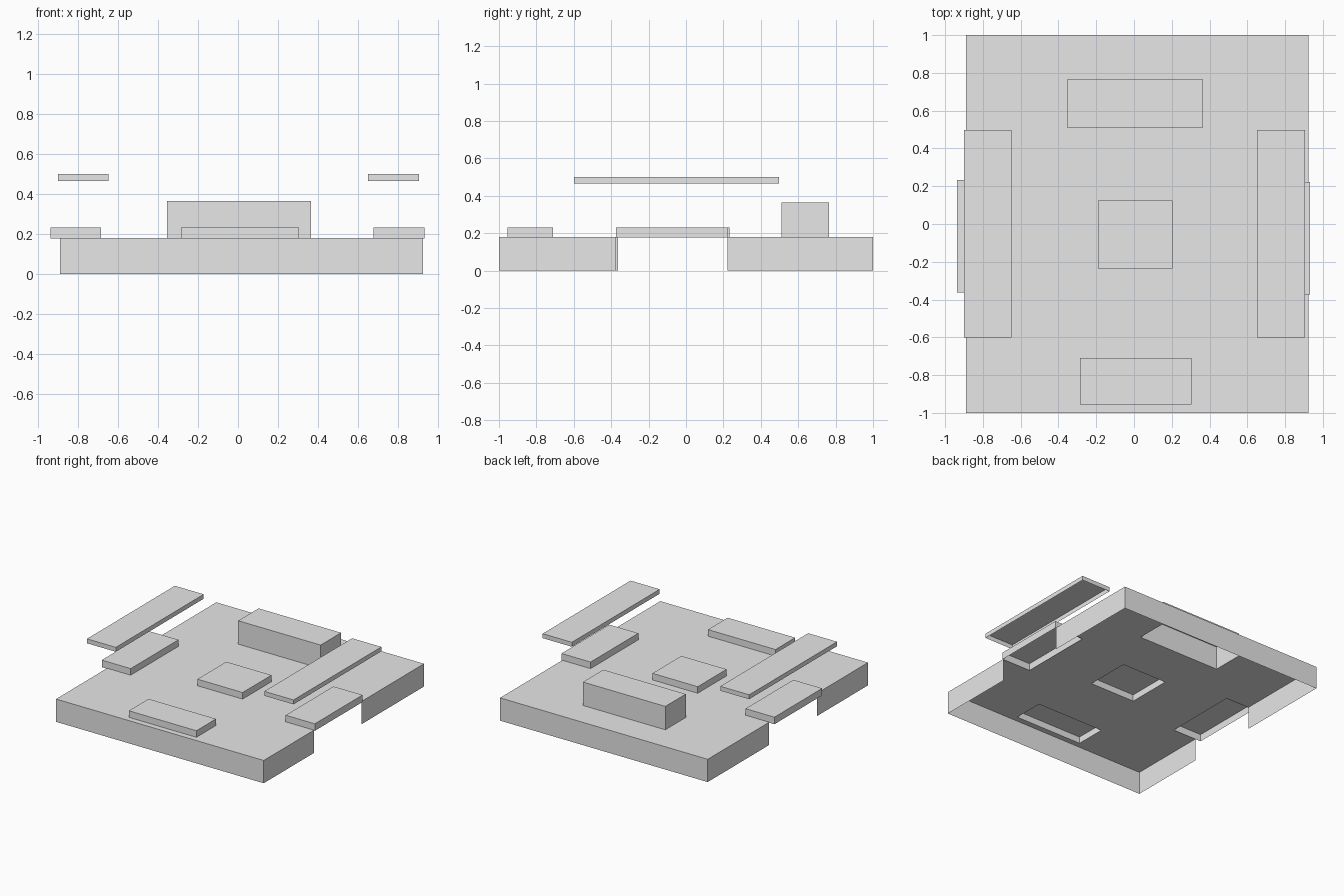
import bpy
import bmesh

cube = bpy.data.objects.get("Cube")
if cube:
    bpy.data.objects.remove(cube, do_unlink=True)

grey = bpy.data.materials.new("plain grey")
grey.use_nodes = True
grey.diffuse_color = (0.8, 0.8, 0.8, 1)
grey.node_tree.nodes["Principled BSDF"].inputs["Base Color"].default_value = (0.8, 0.8, 0.8, 1)


def make_object(name, bm):
    bmesh.ops.remove_doubles(bm, verts=bm.verts, dist=0.0001)
    bmesh.ops.recalc_face_normals(bm, faces=bm.faces)
    # An open shell must face outward: its flat top points up
    if sum(f.normal.z * f.calc_area() for f in bm.faces) < 0:
        bmesh.ops.reverse_faces(bm, faces=bm.faces)
    mesh = bpy.data.meshes.new(name)
    bm.to_mesh(mesh)
    bm.free()
    mesh.materials.append(grey)
    obj = bpy.data.objects.new(name, mesh)
    bpy.context.collection.objects.link(obj)
    return obj


def quad(bm, *points):
    bm.faces.new([bm.verts.new(p) for p in points])


def wall(bm, a, b, low, high):
    quad(bm, (*a, low), (*b, low), (*b, high), (*a, high))


def open_box(name, x0, x1, y0, y1, low, high):
    """Hollow box with a top and four sides, open underneath."""
    bm = bmesh.new()
    corners = [(x0, y0), (x1, y0), (x1, y1), (x0, y1)]
    quad(bm, *[(*c, high) for c in corners])
    for i in range(4):
        wall(bm, corners[i], corners[(i + 1) % 4], low, high)
    return make_object(name, bm)


LEFT, RIGHT, DEPTH, DECK = 0.925, -0.89, 1.0, 0.18

# Raised blocks: x range, y range, bottom, top
blocks = {
    "front_block": (-0.285, 0.305, -0.955, -0.71, DECK, 0.232),
    "centre_block": (-0.19, 0.205, -0.235, 0.125, DECK, 0.232),
    "rear_block": (-0.355, 0.365, 0.51, 0.765, DECK, 0.365),
    "left_block": (0.678, 0.932, -0.373, 0.223, 0.176, 0.232),
    "right_block": (-0.936, -0.684, -0.363, 0.233, 0.176, 0.232),
}
for name, box in blocks.items():
    open_box(name, *box)

# Floating side bars
open_box("left_bar", 0.65, 0.905, -0.6, 0.497, 0.465, 0.5)
open_box("right_bar", -0.9, -0.648, -0.6, 0.497, 0.465, 0.5)

# Deck sheet with an opening beneath every raised block
bm = bmesh.new()
holes = list(blocks.values())
xs = sorted({RIGHT, LEFT} | {x for h in holes for x in h[:2] if RIGHT < x < LEFT})
ys = sorted({-DEPTH, DEPTH} | {y for h in holes for y in h[2:4]})
for x0, x1 in zip(xs, xs[1:]):
    for y0, y1 in zip(ys, ys[1:]):
        cx, cy = (x0 + x1) / 2, (y0 + y1) / 2
        if not any(h[0] < cx < h[1] and h[2] < cy < h[3] for h in holes):
            quad(bm, (x0, y0, DECK), (x1, y0, DECK), (x1, y1, DECK), (x0, y1, DECK))
make_object("deck", bm)

# Skirt walls, with a gap under each side block
bm = bmesh.new()
for y in (-DEPTH, DEPTH):
    wall(bm, (RIGHT, y), (LEFT, y), 0, DECK)
for x, side in ((LEFT, "left_block"), (RIGHT, "right_block")):
    gap_start, gap_end = blocks[side][2:4]
    wall(bm, (x, -DEPTH), (x, gap_start), 0, DECK)
    wall(bm, (x, gap_end), (x, DEPTH), 0, DECK)
skirt = make_object("skirt", bm)

# Turn every skirt wall outward
bm = bmesh.new()
bm.from_mesh(skirt.data)
inward = [f for f in bm.faces if f.normal.dot(f.calc_center_median()) < 0]
bmesh.ops.reverse_faces(bm, faces=inward)
bm.to_mesh(skirt.data)
bm.free()
